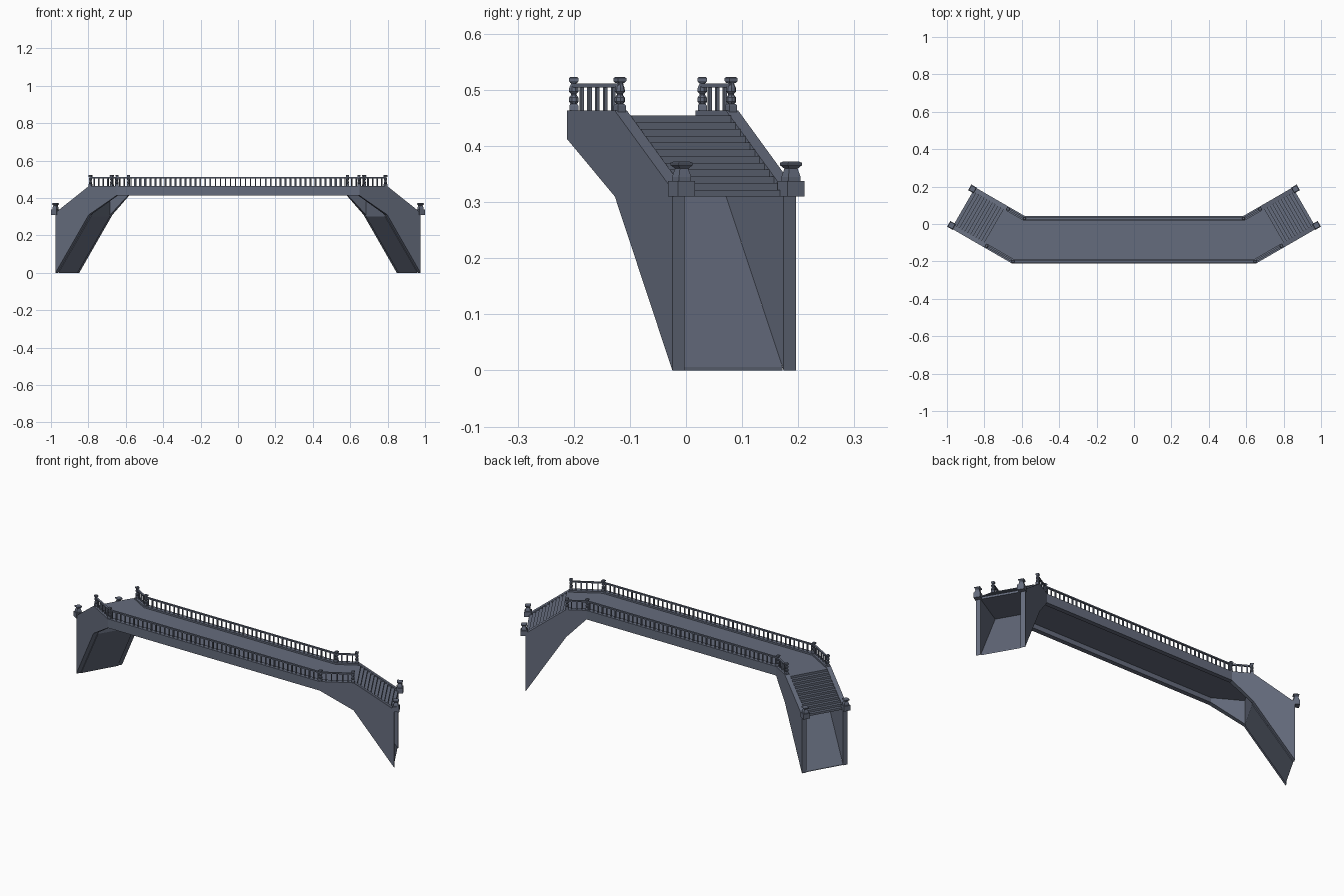
import bpy, bmesh
from math import sin, cos, pi, radians
from mathutils import Vector, Matrix

if "Cube" in bpy.data.objects:
    bpy.data.objects.remove(bpy.data.objects["Cube"])

A = radians(30)                 # each stair wing turns 30 degrees backwards
VM, SHIFT = -0.382, 0.2965      # wing centre line, wing-to-span offset
HALF, WALL = 0.127, 0.025       # half width, side wall thickness
U0, U1 = 0.628, 0.833           # top and foot of the stairs along the wing
Z_TOP, Z_DECK, Z_BEAM, Z_BLOCK = 0.463, 0.454, 0.413, 0.31

mat = bpy.data.materials.new("slate_stone")
mat.diffuse_color = (0.13, 0.15, 0.205, 1)
mat.use_nodes = True
mat.node_tree.nodes["Principled BSDF"].inputs["Base Color"].default_value = mat.diffuse_color


def wing(u, v, z=0):
    return Vector((u * cos(A) - v * sin(A), u * sin(A) + v * cos(A), z))


def bend(v, z=0):
    return Vector((0.5135 - 0.268 * v, v + SHIFT, z))


def at(station, v, z):
    if station == "mid":
        return Vector((0, v + SHIFT, z))
    return bend(v, z) if station == "bend" else wing(station, v, z)


def finish(bm, name):
    # Right half is built, left half is mirrored
    bmesh.ops.recalc_face_normals(bm, faces=bm.faces)
    me = bpy.data.meshes.new(name)
    bm.to_mesh(me)
    bm.free()
    me.materials.append(mat)
    ob = bpy.data.objects.new(name, me)
    bpy.context.collection.objects.link(ob)
    m = ob.modifiers.new("mirror", "MIRROR")
    m.use_axis[0] = True
    return ob


def loft(bm, rings, cap_start=True, cap_end=True):
    vs = [[bm.verts.new(p) for p in r] for r in rings]
    n = len(vs[0])
    for a, b in zip(vs, vs[1:]):
        for i in range(n):
            j = (i + 1) % n
            bm.faces.new((a[i], a[j], b[j], b[i]))
    if cap_start:
        bm.faces.new(vs[0][::-1])
    if cap_end:
        bm.faces.new(vs[-1])


def strip(name, va, vb, stations):
    # Bar following the bridge path; stations are (place, z bottom, z top)
    bm = bmesh.new()
    loft(bm, [[at(s, va, lo), at(s, vb, lo), at(s, vb, hi), at(s, va, hi)]
              for s, lo, hi in stations], cap_start=stations[0][0] != "mid")
    return finish(bm, name)


def turned(bm, centre, profile, sides, rot):
    # Profile of (half width, z) spun round the centre
    k = 1 / cos(pi / sides)
    loft(bm, [[centre + Vector((r * k * cos(rot + (2 * i + 1) * pi / sides),
                                r * k * sin(rot + (2 * i + 1) * pi / sides), z))
               for i in range(sides)] for r, z in profile])


def balusters(bm, a, b, rot, first):
    n = round((b - a).length / 0.027)
    for i in range(n):
        t = (i + first) / n
        if t == 0:
            continue
        p = a.lerp(b, t)
        p.z = (Z_TOP + 0.506) / 2
        bmesh.ops.create_cube(bm, size=1, matrix=Matrix.Translation(p)
                              @ Matrix.Rotation(rot, 4, "Z")
                              @ Matrix.Diagonal((0.006, 0.006, 0.045, 1)))


for side, sgn in (("front", -1), ("back", 1)):
    outer = VM + sgn * HALF
    inner = VM + sgn * (HALF - WALL)
    mid = (outer + inner) / 2

    # Side girder, running down to the ground at the wing
    strip(side + "_side_wall", outer, inner,
          [("mid", Z_BEAM, Z_TOP), ("bend", Z_BEAM, Z_TOP),
           (U0, Z_BLOCK, Z_TOP), (U1, 0, 0.322)])

    # Handrail
    strip(side + "_handrail", mid - 0.005, mid + 0.005,
          [("mid", 0.504, 0.511), ("bend", 0.504, 0.511), (U0, 0.504, 0.511)])

    # Balusters along span and landing
    bm = bmesh.new()
    balusters(bm, at("mid", mid, 0), bend(mid), 0, 0.5)
    balusters(bm, bend(mid), wing(U0, mid), A, 0)
    finish(bm, side + "_balusters")

    # Turned railing posts at the bend and at the top of the stairs
    bm = bmesh.new()
    for p, rot in ((bend(mid), 0), (wing(U0 - 0.004, mid), A)):
        turned(bm, p, [(0.008, 0.461), (0.008, 0.472), (0.006, 0.475)], 4, rot)
        turned(bm, p, [(0.005, 0.474), (0.0085, 0.479), (0.0085, 0.486),
                       (0.005, 0.491), (0.005, 0.493), (0.0085, 0.497),
                       (0.008, 0.504), (0.005, 0.510), (0.005, 0.514)], 8, rot)
        turned(bm, p, [(0.006, 0.512), (0.0085, 0.516), (0.0085, 0.521),
                       (0.006, 0.523)], 4, rot)
    finish(bm, side + "_railing_posts")

    # Newel at the foot of the stairs
    bm = bmesh.new()
    p = wing(0.841, VM + sgn * 0.1125)
    turned(bm, p, [(0.0175, 0.31), (0.0175, 0.338)], 4, A)
    turned(bm, p, [(0.0125, 0.338), (0.0125, 0.345), (0.008, 0.362)], 4, A)
    turned(bm, p, [(0.009, 0.36), (0.0145, 0.366), (0.0145, 0.37),
                   (0.011, 0.372)], 4, A)
    finish(bm, side + "_stair_newel")

vf, vb = VM - HALF + WALL, VM + HALF - WALL

# Walking deck between the girders
strip("deck", vf, vb, [("mid", 0.439, Z_DECK), ("bend", 0.439, Z_DECK),
                       (U0 + 0.001, 0.439, Z_DECK)])

# Sloped plate closing the underside of each leg
strip("leg_plate", vf, vb, [(U0, Z_BLOCK - 0.008, Z_BLOCK), (U1 - 0.004, 0, 0.006)])

# Stair block
STEPS = 12
rise, run = (Z_DECK - Z_BLOCK) / STEPS, (U1 - U0) / STEPS
prof = [(U0, Z_BLOCK), (U0, Z_DECK)]
for i in range(STEPS):
    z = Z_DECK - i * rise
    prof += [(U0 + (i + 1) * run, z), (U0 + (i + 1) * run, z - rise)]
bm = bmesh.new()
loft(bm, [[wing(u, v, z) for u, z in prof] for v in (vf, vb)])
finish(bm, "stairs")
